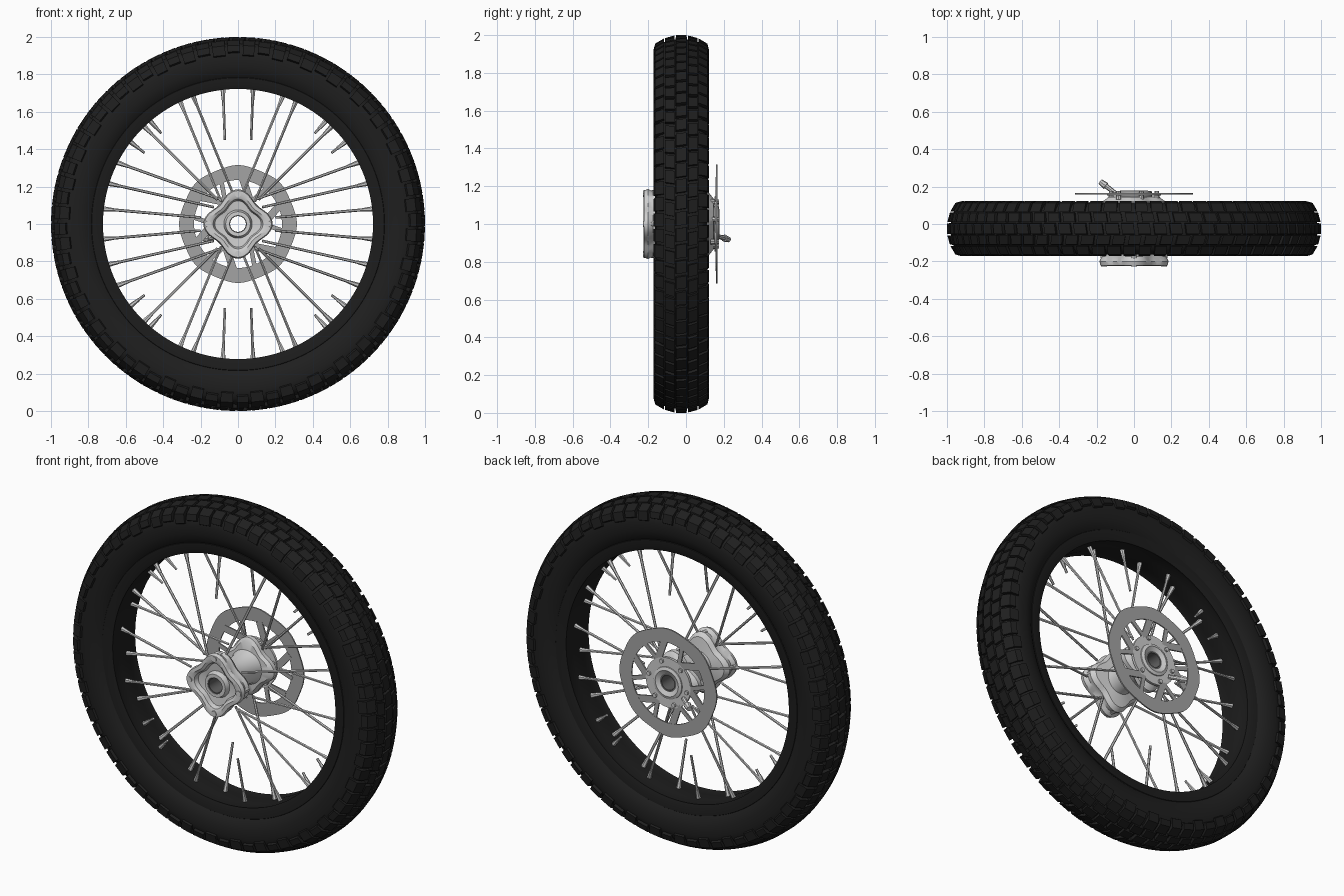
import bpy, bmesh, math, random
from mathutils import Vector

if "Cube" in bpy.data.objects:
    bpy.data.objects.remove(bpy.data.objects["Cube"])
random.seed(4)
TAU = 2 * math.pi
YC = -0.025            # centre plane of the tyre


def material(name, v):
    m = bpy.data.materials.new(name)
    m.diffuse_color = (v, v, v, 1)
    m.use_nodes = True
    m.node_tree.nodes["Principled BSDF"].inputs["Base Color"].default_value = m.diffuse_color
    return m


RUBBER = material("black rubber", 0.0135)
RIM = material("dark rim", 0.012)
HUB = material("light alloy", 0.62)
DISC = material("disc steel", 0.37)
SPOKE = material("spoke steel", 0.58)
DARK = material("dark bearing", 0.12)


def pt(r, t, y):
    return Vector((r * math.cos(t), y, 1 + r * math.sin(t)))


def finish(name, bm, mat, angle=35):
    bmesh.ops.recalc_face_normals(bm, faces=bm.faces[:])
    me = bpy.data.meshes.new(name)
    bm.to_mesh(me)
    bm.free()
    ob = bpy.data.objects.new(name, me)
    bpy.context.collection.objects.link(ob)
    me.materials.append(mat)
    if angle:
        bpy.ops.object.select_all(action='DESELECT')
        ob.select_set(True)
        bpy.context.view_layer.objects.active = ob
        bpy.ops.object.shade_smooth_by_angle(angle=math.radians(angle))
    return ob


def lathe(name, loop, mat, n=96, shape=None, angle=35):
    """Revolve a closed (radius, y) loop about the axle; shape(t, r) may bend the radius."""
    shape = shape or (lambda t, r: r)
    bm = bmesh.new()
    rings = [[bm.verts.new(pt(shape(TAU * i / n, r), TAU * i / n, y)) for r, y in loop]
             for i in range(n)]
    k = len(loop)
    for i in range(n):
        a, b = rings[i], rings[(i + 1) % n]
        for j in range(k):
            bm.faces.new((a[j], a[(j + 1) % k], b[(j + 1) % k], b[j]))
    return finish(name, bm, mat, angle)


def block(bm, section, t0, t1, skew=0.0):
    """Short sweep of a (radius, y) polygon around the axle."""
    a = [bm.verts.new(pt(r, t0 + skew * y, y)) for r, y in section]
    b = [bm.verts.new(pt(r, t1 + skew * y, y)) for r, y in section]
    k = len(section)
    bm.faces.new(a)
    bm.faces.new(b)
    for j in range(k):
        bm.faces.new((a[j], a[(j + 1) % k], b[(j + 1) % k], b[j]))


def rod(bm, p, q, r0, r1=None, seg=6):
    p, q = Vector(p), Vector(q)
    d = q - p
    res = bmesh.ops.create_cone(bm, cap_ends=True, segments=seg, radius1=r0,
                                radius2=r0 if r1 is None else r1, depth=d.length)
    rot = d.to_track_quat('Z', 'Y')
    for v in res['verts']:
        v.co = rot @ v.co + (p + q) / 2


def mirrored(half):
    """Half profile (r, half width) from rim to crown -> both sides."""
    return [(r, YC - w) for r, w in half] + [(r, YC + w) for r, w in reversed(half)]


# tyre carcass and rim
lathe("tyre", mirrored([(0.765, 0.100), (0.785, 0.112), (0.80, 0.124), (0.84, 0.136),
                        (0.89, 0.139), (0.93, 0.130), (0.958, 0.105), (0.973, 0.06),
                        (0.980, 0.02)]), RUBBER, 128)
lathe("rim", mirrored([(0.722, 0.104), (0.745, 0.112), (0.782, 0.114), (0.788, 0.106),
                       (0.77, 0.09)]) + [(0.728, YC + 0.085), (0.722, YC + 0.04),
                                         (0.722, YC - 0.04), (0.728, YC - 0.085)], RIM, 128)

# tread knobs: staggered rows
bm = bmesh.new()
N = 72
step = TAU / N
for i in range(N):
    t = i * step
    j = random.uniform(-0.06, 0.06) * step
    block(bm, [(1.0, YC - 0.028), (1.0, YC + 0.028), (0.97, YC + 0.031), (0.97, YC - 0.031)],
          t + j, t + step * 0.8, 0.15)
    for s in (-1, 1):
        h = t + step * (0.5 + 0.15 * s)
        block(bm, [(0.998, YC + s * 0.037), (0.985, YC + s * 0.085),
                   (0.95, YC + s * 0.088), (0.96, YC + s * 0.035)],
              h + j, h + step * 0.78, s * 0.2)
        g = t + step * 0.12 * s
        low = 0.905 if i % 2 else 0.922
        block(bm, [(0.982, YC + s * 0.092), (0.955, YC + s * 0.138), (low, YC + s * 0.147),
                   (low - 0.01, YC + s * 0.13), (0.945, YC + s * 0.09)],
              g + j, g + step * 0.8)
finish("tread_knobs", bm, RUBBER, 0)


# spokes: one quadrant (outer x, z -> inner x, z, hub side), mirrored four ways
QUAD = [((0.08, 0.71), (0.07, 0.45), 1), ((0.238, 0.68), (0.03, 0.17), -1),
        ((0.305, 0.645), (0.09, 0.12), 1), ((0.465, 0.545), (0.41, 0.485), -1),
        ((0.495, 0.515), (0.11, 0.13), 1), ((0.57, 0.435), (0.50, 0.38), -1),
        ((0.635, 0.325), (0.09, 0.13), 1), ((0.685, 0.215), (0.13, 0.09), -1),
        ((0.712, 0.08), (0.20, 0.035), 1)]
bm = bmesh.new()
nip = bmesh.new()
for sx in (-1, 1):
    for sz in (-1, 1):
        for (ox, oz), (ix, iz), s in QUAD:
            side = s * sx * sz
            o = Vector((sx * ox, YC + side * 0.025, 1 + sz * oz))
            full = math.hypot(ox - ix, oz - iz)
            yi = YC + side * (0.125 if full > 0.4 else 0.025 + 0.2 * full)
            q = Vector((sx * ix, yi, 1 + sz * iz))
            rod(bm, o, q, 0.008, 0.007)
            d = (q - o).normalized()
            rod(nip, o - d * 0.012, o + d * 0.05, 0.014, 0.009)
finish("spokes", bm, SPOKE)
finish("spoke_nipples", nip, SPOKE)


# hub: barrel, four-lobed front carrier, rear flange
def lobes(t, r):
    return r * (1 + 0.13 * math.cos(4 * t)) if r > 0.08 else r


lathe("hub_barrel", [(0.05, -0.17), (0.105, -0.17), (0.082, -0.12), (0.078, -0.02),
                     (0.09, 0.06), (0.115, 0.11), (0.05, 0.11)], HUB, 32)
lathe("front_carrier", [(0.075, -0.185), (0.11, -0.19), (0.118, -0.215), (0.135, -0.224),
                        (0.158, -0.222), (0.164, -0.20), (0.152, -0.175), (0.158, -0.15),
                        (0.14, -0.125), (0.08, -0.115)], HUB, 64, lobes)
lathe("front_bearing_boss", [(0.048, -0.212), (0.066, -0.212), (0.078, -0.18), (0.078, -0.14),
                             (0.048, -0.14)], HUB, 32)
lathe("rear_flange", [(0.06, 0.075), (0.13, 0.08), (0.148, 0.095), (0.148, 0.12),
                      (0.12, 0.145), (0.06, 0.15)], HUB, 64, lobes)
lathe("rear_boss", [(0.05, 0.12), (0.1, 0.12), (0.092, 0.172), (0.075, 0.178), (0.05, 0.165)],
      HUB, 32)
lathe("axle_sleeve", [(0.042, -0.208), (0.053, -0.208), (0.053, 0.166), (0.042, 0.166)],
      DARK, 32)

# bolts on the front lobes and rear flange
bm = bmesh.new()
for k in range(4):
    t = TAU * k / 4
    rod(bm, pt(0.16, t, -0.15), pt(0.16, t, -0.227), 0.02, 0.017, 10)
for k in range(6):
    t = TAU * k / 6 + 0.2
    rod(bm, pt(0.125, t, 0.13), pt(0.125, t, 0.176), 0.014, 0.012, 8)
finish("hub_bolts", bm, HUB)

# loose stub behind the disc
bm = bmesh.new()
rod(bm, (-0.10, 0.165, 0.935), (-0.165, 0.215, 0.922), 0.012, 0.014, 8)
rod(bm, (-0.15, 0.203, 0.925), (-0.18, 0.226, 0.918), 0.02, 0.015, 8)
finish("rear_stub", bm, HUB)


# brake disc: wavy ring, swept arms, inner ring
def wave(t, r):
    return r + 0.004 * math.cos(8 * t) if r > 0.3 else r


lathe("brake_disc", [(0.235, 0.159), (0.311, 0.159), (0.311, 0.167), (0.235, 0.167)],
      DISC, 96, wave)
lathe("disc_carrier", [(0.09, 0.152), (0.145, 0.152), (0.145, 0.166), (0.09, 0.166)], HUB, 48)
bm = bmesh.new()
for k in range(6):
    t = TAU * k / 6
    for s0, s1, w in ((0.0, 0.42, 0.02), (0.0, -0.15, 0.012)):
        a, b = pt(0.135, t + s0, 0), pt(0.243, t + s1, 0)
        d = (b - a).normalized()
        n = Vector((-d.z, 0, d.x)) * w
        vs = [[bm.verts.new(p + Vector((0, y, 0))) for p in (a - n, a + n, b + n, b - n)]
              for y in (0.157, 0.166)]
        bm.faces.new(vs[0])
        bm.faces.new(vs[1])
        for j in range(4):
            bm.faces.new((vs[0][j], vs[0][(j + 1) % 4], vs[1][(j + 1) % 4], vs[1][j]))
finish("disc_arms", bm, DISC, 0)
